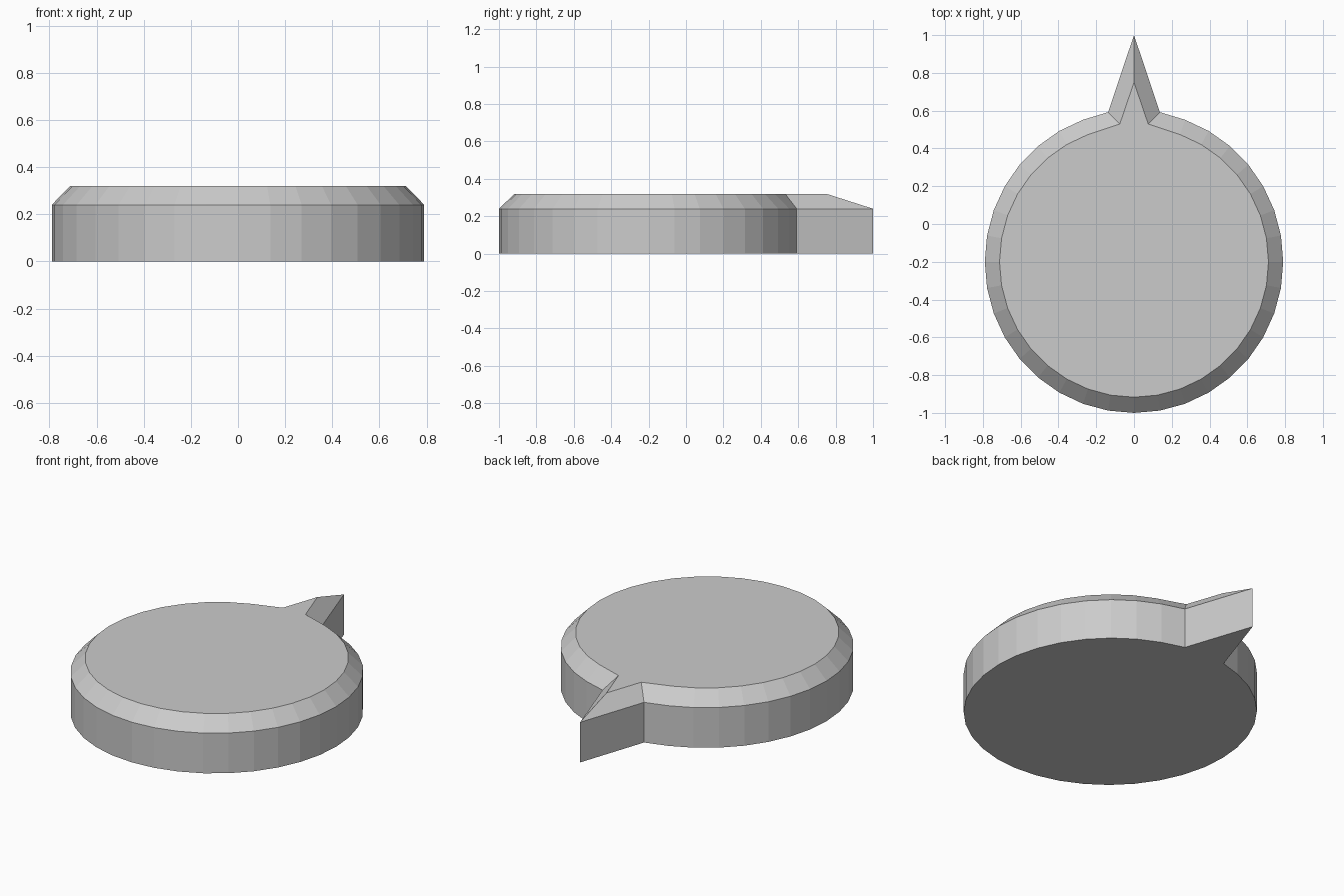
import bpy, bmesh
from math import sin, cos, radians

if "Cube" in bpy.data.objects:
    bpy.data.objects.remove(bpy.data.objects["Cube"])

CENTRE_Y = -0.2


def outline(rx, ry, base, tip):
    """36-sided disc outline with a pointed spike replacing the back vertex."""
    bx, by = base
    ring = [(rx * sin(radians(a)), CENTRE_Y + ry * cos(radians(a)))
            for a in range(20, 341, 10)]
    return [(0, tip), (bx, by)] + ring + [(-bx, by)]


outer = outline(0.79, 0.80, (0.137, 0.592), 1.0)
inner = outline(0.712, 0.717, (0.075, 0.53), 0.75)

# Stacked loops: base, shoulder, chamfered top
bm = bmesh.new()
levels = [(outer, 0.0), (outer, 0.24), (inner, 0.32)]
loops = [[bm.verts.new((x, y, z)) for x, y in pts] for pts, z in levels]
n = len(outer)
for low, high in zip(loops, loops[1:]):
    for i in range(n):
        j = (i + 1) % n
        bm.faces.new((low[i], low[j], high[j], high[i]))

# Flat caps
bm.faces.new(loops[0])
bm.faces.new(loops[-1])
bmesh.ops.recalc_face_normals(bm, faces=bm.faces)

mesh = bpy.data.meshes.new("pointer_dial")
bm.to_mesh(mesh)
bm.free()
dial = bpy.data.objects.new("pointer_dial", mesh)
bpy.context.collection.objects.link(dial)
